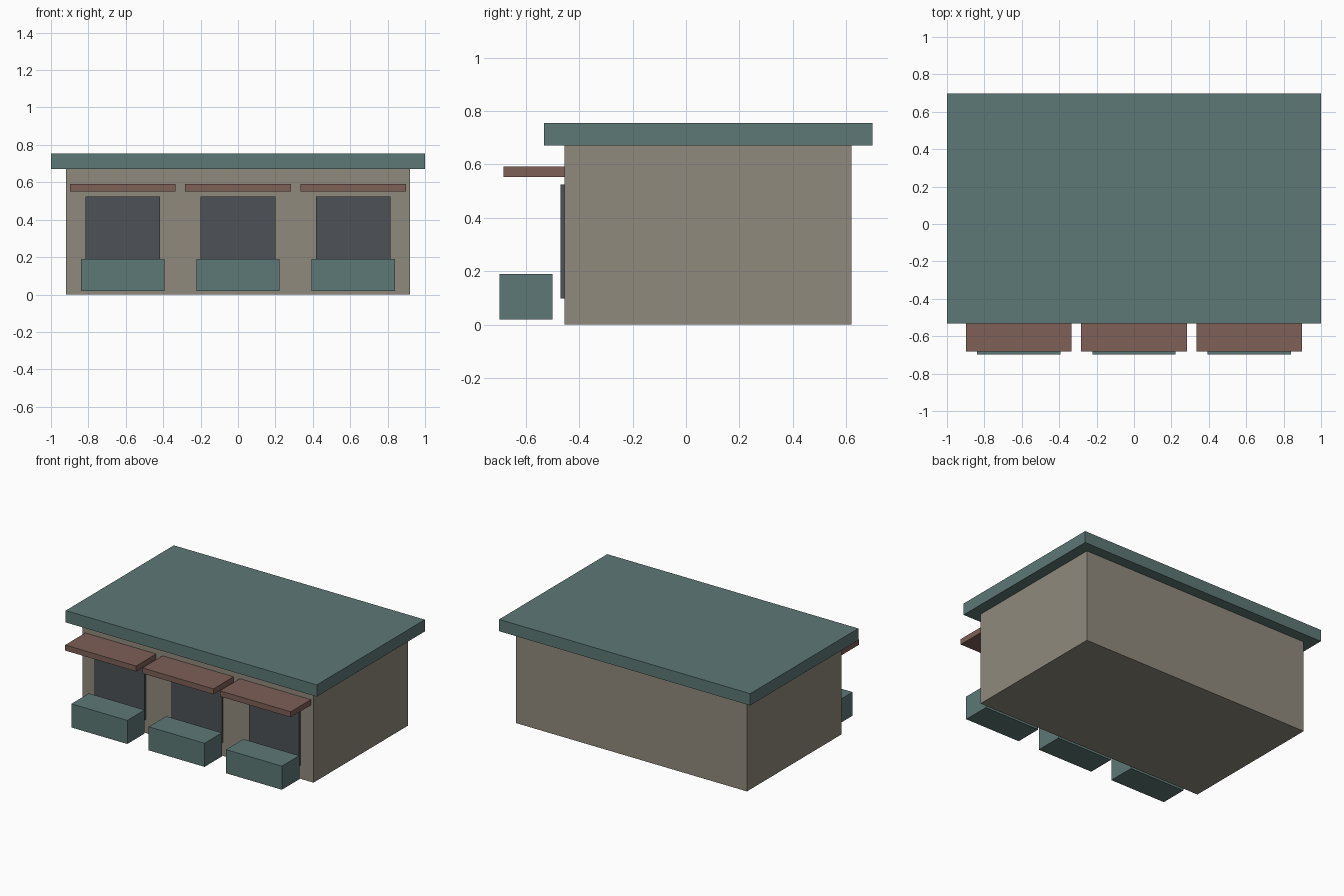
import bpy

if "Cube" in bpy.data.objects:
    bpy.data.objects.remove(bpy.data.objects["Cube"])


def material(name, color):
    mat = bpy.data.materials.new(name)
    mat.diffuse_color = (*color, 1)
    mat.use_nodes = True
    mat.node_tree.nodes["Principled BSDF"].inputs["Base Color"].default_value = mat.diffuse_color
    return mat


def box(name, x, y, z, mat):
    """Box from (min, max) pairs along each axis."""
    spans = (x, y, z)
    bpy.ops.mesh.primitive_cube_add(size=1, location=[(a + b) / 2 for a, b in spans])
    obj = bpy.context.object
    obj.name = name
    obj.scale = [b - a for a, b in spans]
    bpy.ops.object.transform_apply(location=False, rotation=False, scale=True)
    obj.data.materials.append(mat)
    return obj


def centred(cx, width):
    return (cx - width / 2, cx + width / 2)


wall = material("wall_beige", (0.28, 0.255, 0.205))
teal = material("teal", (0.11, 0.19, 0.18))
rust = material("awning_rust", (0.21, 0.115, 0.095))
dark = material("opening_dark", (0.075, 0.085, 0.095))

# Building block and overhanging flat roof
box("building_body", (-0.92, 0.92), (-0.455, 0.62), (0, 0.672), wall)
box("roof_slab", (-1, 1), (-0.532, 0.698), (0.67, 0.755), teal)

# Three bays: shop opening, awning above and a counter box in front
for side, cx in (("left", -0.616), ("middle", 0), ("right", 0.616)):
    box(f"{side}_opening", centred(cx, 0.40), (-0.47, -0.45), (0.098, 0.525), dark)
    box(f"{side}_awning", centred(cx, 0.565), (-0.683, -0.453), (0.552, 0.592), rust)
    box(f"{side}_counter", centred(cx, 0.445), (-0.698, -0.50), (0.02, 0.19), teal)
